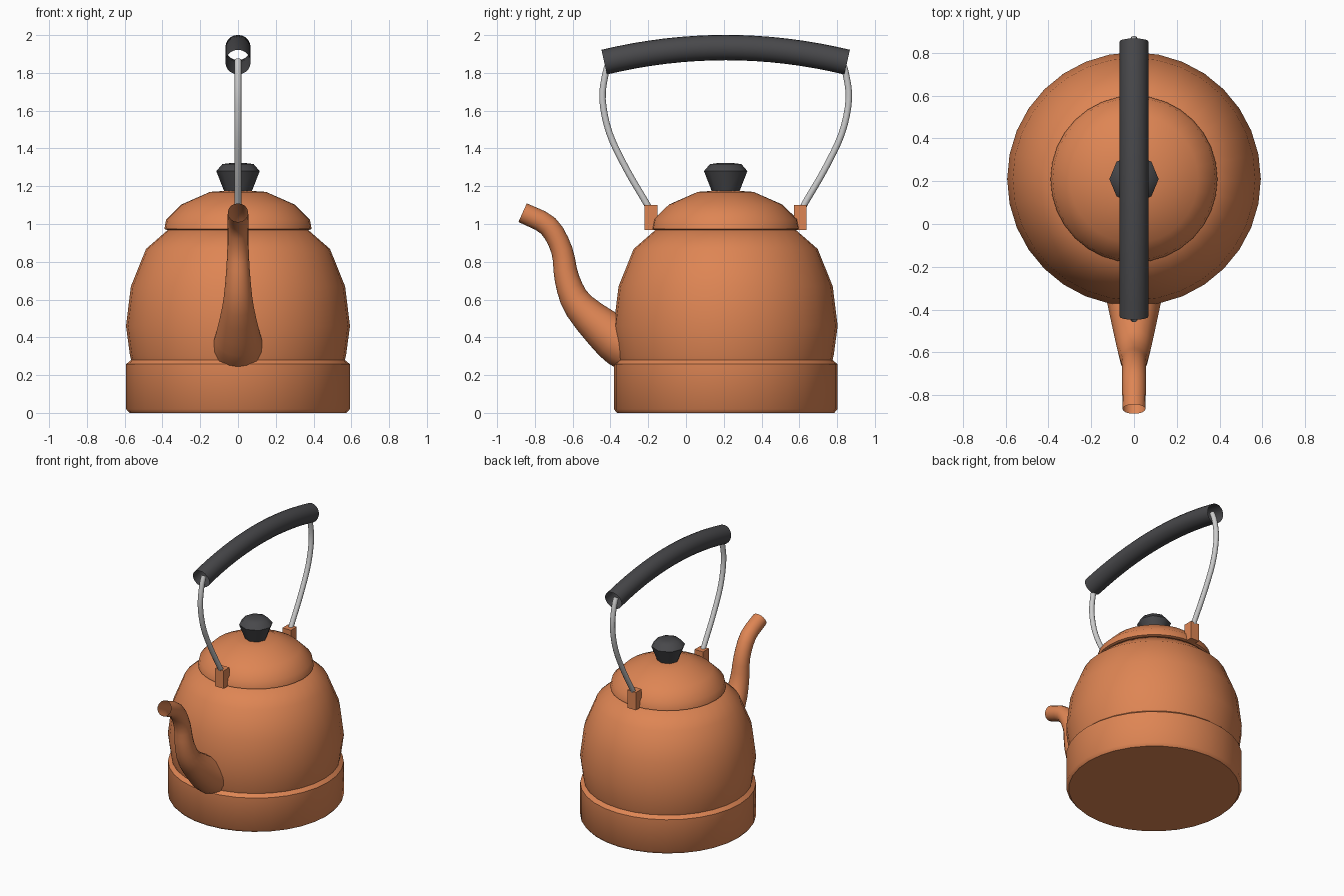
import bpy, bmesh, math
from mathutils import Vector

if "Cube" in bpy.data.objects:
    bpy.data.objects.remove(bpy.data.objects["Cube"])

CY = 0.21  # y of the kettle's vertical axis


def material(name, rgb):
    m = bpy.data.materials.new(name)
    m.diffuse_color = (*rgb, 1)
    m.use_nodes = True
    m.node_tree.nodes["Principled BSDF"].inputs["Base Color"].default_value = m.diffuse_color
    return m


COPPER = material("copper enamel", (0.73, 0.235, 0.088))
BLACK = material("black grip", (0.065, 0.065, 0.07))
STEEL = material("steel wire", (0.60, 0.60, 0.60))


def finish(bm, name, mat, angle):
    bmesh.ops.recalc_face_normals(bm, faces=bm.faces)
    me = bpy.data.meshes.new(name)
    bm.to_mesh(me)
    bm.free()
    me.materials.append(mat)
    me.shade_smooth()
    me.set_sharp_from_angle(angle=math.radians(angle))
    ob = bpy.data.objects.new(name, me)
    bpy.context.collection.objects.link(ob)
    return ob


def skin(bm, rings, cap_start, cap_end):
    """Bridge equal rings of points with quads."""
    vs = [[bm.verts.new(p) for p in r] for r in rings]
    n = len(vs[0])
    for a, b in zip(vs, vs[1:]):
        for i in range(n):
            j = (i + 1) % n
            bm.faces.new((a[i], a[j], b[j], b[i]))
    if cap_start:
        bm.faces.new(vs[0][::-1])
    if cap_end:
        bm.faces.new(vs[-1])


def lathe(name, profile, sides, mat, angle):
    """Turn (radius, z) points about the kettle axis."""
    bm = bmesh.new()
    rings = [[(r * math.cos(2 * math.pi * i / sides),
               CY + r * math.sin(2 * math.pi * i / sides), z)
              for i in range(sides)] for r, z in profile]
    skin(bm, rings, True, True)
    return finish(bm, name, mat, angle)


def spline(pts, steps):
    """Catmull-Rom samples through points of any dimension."""
    pts = [Vector(p) for p in pts]
    pts = [2 * pts[0] - pts[1]] + pts + [2 * pts[-1] - pts[-2]]
    out = []
    for a, b, c, d in zip(pts, pts[1:], pts[2:], pts[3:]):
        for k in range(steps):
            t = k / steps
            out.append(0.5 * (2 * b + (c - a) * t + (2 * a - 5 * b + 4 * c - d) * t * t
                              + (3 * b - a - 3 * c + d) * t ** 3))
    return out + [pts[-2]]


def tube(name, path, sides, mat, caps=False):
    """Sweep a circle along (y, z, radius) points in the x = 0 plane."""
    bm = bmesh.new()
    rings = []
    for i, p in enumerate(path):
        q, s = path[max(i - 1, 0)], path[min(i + 1, len(path) - 1)]
        d = Vector((0, s[0] - q[0], s[1] - q[1])).normalized()
        n = Vector((0, -d.z, d.y))
        c = Vector((0, p[0], p[1]))
        rings.append([c + p[2] * (Vector((math.cos(a), 0, 0)) + n * math.sin(a))
                      for a in (2 * math.pi * k / sides for k in range(sides))])
    skin(bm, rings, caps, caps)
    return finish(bm, name, mat, 50)


# Pot: straight base band, pinched groove, rounded shoulder
lathe("pot_body", [(0.575, 0), (0.592, 0.02), (0.592, 0.258), (0.566, 0.28),
                   (0.572, 0.305), (0.593, 0.46), (0.567, 0.67),
                   (0.487, 0.868), (0.37, 0.97)], 32, COPPER, 45)

# Lid with a flat crown and its faceted knob
lathe("lid", [(0.375, 0.968), (0.39, 0.974), (0.38, 1.025), (0.30, 1.103),
              (0.148, 1.17), (0.06, 1.176)], 32, COPPER, 50)
lathe("lid_knob", [(0.07, 1.165), (0.115, 1.28), (0.083, 1.317), (0.03, 1.324)],
      8, BLACK, 50)

# Curved spout, open at the tip, root buried in the pot
tube("spout", spline([(-0.30, 0.355, 0.14), (-0.385, 0.40, 0.122), (-0.565, 0.565, 0.083),
                      (-0.63, 0.71, 0.066), (-0.657, 0.86, 0.057),
                      (-0.73, 0.99, 0.056), (-0.865, 1.06, 0.054)], 3), 16, COPPER)

# Arched hollow grip
grip = []
for i in range(17):
    t = i / 8 - 1
    grip.append((CY + 0.643 * t, 1.934 - 0.077 * t * t, 0.067))
tube("handle_grip", grip, 20, BLACK)

# Wire arms and their lugs, mirrored front and back
half_wire = [(0.385, 1.04), (0.42, 1.11), (0.525, 1.29), (0.615, 1.48),
             (0.652, 1.66), (0.635, 1.80), (0.61, 1.87)]
for label, s in (("front", -1), ("back", 1)):
    tube(label + "_wire", spline([(CY + s * y, z, 0.018) for y, z in half_wire], 4),
         10, STEEL, True)
    bm = bmesh.new()
    bmesh.ops.create_cube(bm, size=1)
    bmesh.ops.scale(bm, vec=(0.07, 0.068, 0.132), verts=bm.verts)
    bmesh.ops.translate(bm, vec=(0, CY + s * 0.395, 1.035), verts=bm.verts)
    finish(bm, label + "_lug", COPPER, 30)
